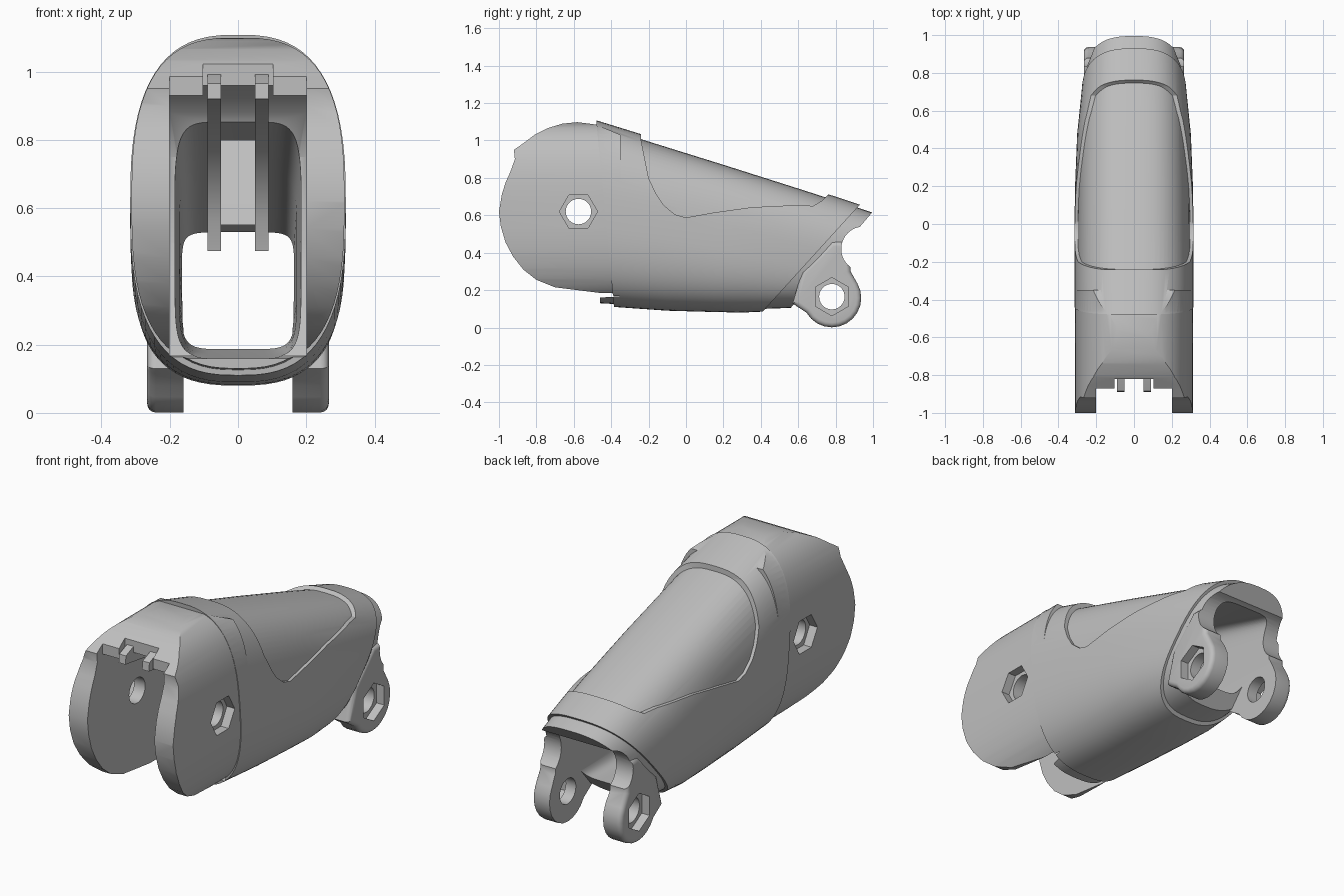
import bpy, bmesh
from math import sin, cos, pi, radians

if "Cube" in bpy.data.objects:
    bpy.data.objects.remove(bpy.data.objects["Cube"], do_unlink=True)

grey = bpy.data.materials.new("plain grey")
grey.use_nodes = True
grey.diffuse_color = (0.52, 0.52, 0.52, 1)
for node in grey.node_tree.nodes:
    if node.type == 'BSDF_PRINCIPLED':
        node.inputs["Base Color"].default_value = grey.diffuse_color


def make_object(name, bm):
    bmesh.ops.recalc_face_normals(bm, faces=bm.faces[:])
    mesh = bpy.data.meshes.new(name)
    bm.to_mesh(mesh)
    bm.free()
    mesh.materials.append(grey)
    obj = bpy.data.objects.new(name, mesh)
    bpy.context.scene.collection.objects.link(obj)
    return obj


def prism(name, profile, x0, x1, round_outer=0):
    """Side profile of (y, z) points, extruded from x0 to x1."""
    bm = bmesh.new()
    caps = [[bm.verts.new((x, y, z)) for y, z in profile] for x in (x0, x1)]
    n = len(profile)
    for i in range(n):
        j = (i + 1) % n
        bm.faces.new((caps[0][i], caps[0][j], caps[1][j], caps[1][i]))
    bm.faces.new(caps[0])
    outer = bm.faces.new(caps[1])
    bmesh.ops.recalc_face_normals(bm, faces=bm.faces[:])
    if round_outer:
        bmesh.ops.bevel(bm, geom=list(outer.edges), offset=round_outer, segments=4,
                        profile=0.5, affect='EDGES', clamp_overlap=True)
    return make_object(name, bm)


def loft(name, sections, power, steps=72):
    """Superellipse sections: top y, top z, bottom y, bottom z, half width."""
    bm = bmesh.new()
    rings = []
    for yt, zt, yb, zb, w in sections:
        ring = []
        for i in range(steps):
            a = 2 * pi * i / steps
            c, s = cos(a), sin(a)
            u = abs(c) ** (2 / power) * (1 if c > 0 else -1)
            v = abs(s) ** (2 / power) * (1 if s > 0 else -1)
            f = (v + 1) / 2
            ring.append(bm.verts.new((w * u, yb + (yt - yb) * f, zb + (zt - zb) * f)))
        rings.append(ring)
    for a, b in zip(rings, rings[1:]):
        for i in range(steps):
            j = (i + 1) % steps
            bm.faces.new((a[i], a[j], b[j], b[i]))
    bm.faces.new(rings[0])
    bm.faces.new(rings[-1])
    return make_object(name, bm)


def circle(y, z, r, steps=40, start=0):
    return [(y + r * cos(start + 2 * pi * i / steps),
             z + r * sin(start + 2 * pi * i / steps)) for i in range(steps)]


def combine(target, other, operation):
    mod = target.modifiers.new("combine", 'BOOLEAN')
    mod.operation = operation
    mod.solver = 'EXACT'
    mod.object = other
    bpy.context.view_layer.update()
    graph = bpy.context.evaluated_depsgraph_get()
    mesh = bpy.data.meshes.new_from_object(target.evaluated_get(graph))
    target.modifiers.clear()
    target.data = mesh
    bpy.data.objects.remove(other, do_unlink=True)


def finish(obj):
    bpy.ops.object.select_all(action='DESELECT')
    obj.select_set(True)
    bpy.context.view_layer.objects.active = obj
    bpy.ops.object.shade_smooth_by_angle(angle=radians(30))


# Outer sleeve with the recessed top panel cut away
shell = loft("segment_shell", [
    (-.48, 1.108, -.385, .11, .316), (-.25, 1.037, -.1, .09, .316),
    (.2, .893, .15, .083, .313), (.6, .765, .3, .08, .302),
    (.93, .657, .41, .085, .277)], 2.7)
combine(shell, prism("panel_cutter", [
    (-.25, 1.2), (-.24, 1.0), (-.2, .8), (-.16, .715), (-.12, .655), (-.06, .605),
    (0, .588), (.15, .615), (.35, .643), (.6, .655), (.68, .65), (.73, .68),
    (.77, .72), (.78, 1.2)], -.5, .5), 'DIFFERENCE')

# Core that fills the panel and forms the front tongue and rear rim
combine(shell, loft("core", [
    (-.455, 1.06, -.46, .13, .292), (-.25, 1.01, -.1, .11, .299),
    (.2, .87, .15, .103, .297), (.6, .743, .3, .1, .288),
    (.93, .637, .42, .1, .264), (.995, .615, .56, .105, .252)], 2.7), 'UNION')

# Rounded head: side outline crossed with the front outline
head = loft("head", [(-1.1, 1.1, -1.1, .13, .312), (-.3, 1.1, -.3, .13, .312)], 2.8)
combine(head, prism("head_outline", [
    (-.35, 1.03), (-.48, 1.085), (-.58, 1.098), (-.66, 1.09), (-.74, 1.066),
    (-.81, 1.03), (-.87, .985), (-.92, .95), (-.915, .9), (-.94, .83), (-.965, .775),
    (-.985, .71), (-1, .62), (-.99, .54), (-.965, .455), (-.925, .38), (-.87, .31),
    (-.8, .255), (-.7, .215), (-.46, .185), (-.35, .17)], -.5, .5), 'INTERSECT')
combine(shell, head, 'UNION')

# Rear hinge lugs
arc = [(.78 + .157 * cos(radians(a)), .158 + .157 * sin(radians(a)))
       for a in range(30, -151, -15)]
lug_profile = [(.57, .13), (.62, .3), (.78, .46), (.88, .46), (.88, .3)] + arc + [(.59, .115)]
for side in (-1, 1):
    combine(shell, prism("lug", lug_profile, side * .16, side * .266, .025), 'UNION')

# Head slot, roof notch, tunnel and rear hollow curve
combine(shell, prism("slot_cutter", [
    (-1.1, 0), (-.46, 0), (-.46, .16), (-.3, .17), (-.2, .4), (-.18, .5), (-.18, .75),
    (-.25, .88), (-.4, .985), (-.58, 1.03), (-.75, 1.0), (-.87, .93), (-.87, 1.2),
    (-1.1, 1.2)], -.2, .2), 'DIFFERENCE')
combine(shell, prism("notch_cutter", [(-1, .85), (-.82, .85), (-.82, 1.2), (-1, 1.2)],
                     -.102, .102), 'DIFFERENCE')
combine(shell, loft("tunnel_cutter", [
    (-.3, .87, -.5, .158, .19), (.3, .71, .3, .175, .172),
    (1.1, .47, 1.0, .2, .161)], 6), 'DIFFERENCE')
combine(shell, prism("hollow_cutter", circle(.95, .42, .12), -.5, .5), 'DIFFERENCE')

# Pivot holes with hexagonal nut recesses
for y, z, depth, turn in ((-.575, .62, .265, 0), (.78, .165, .22, pi / 6)):
    combine(shell, prism("hole_cutter", circle(y, z, .068), -.5, .5), 'DIFFERENCE')
    for side in (-1, 1):
        combine(shell, prism("nut_cutter", circle(y, z, .102, 6, turn),
                             side * depth, side * .5), 'DIFFERENCE')
finish(shell)

# Pair of curved ribs under the roof
for side, label in ((1, "left"), (-1, "right")):
    rib = prism(label + "_rib", [
        (-.885, .965), (-.89, .92), (-.75, .9), (-.65, .88), (-.55, .84), (-.46, .79),
        (-.38, .72), (-.32, .645), (-.28, .56), (-.26, .475), (-.08, .475), (0, .55),
        (.05, .82), (-.2, .93), (-.4, 1.02), (-.6, 1.05), (-.75, 1.02)],
        side * .05, side * .09)
    combine(rib, prism("rib_hole_cutter", circle(-.5, .92, .04, 24), -.3, .3), 'DIFFERENCE')
    finish(rib)

# Sloped web joining the ribs
web = prism("rib_web", [(-.2, .55), (-.15, .68), (-.07, .8), (0, .8), (-.04, .55)], -.052, .052)
finish(web)
